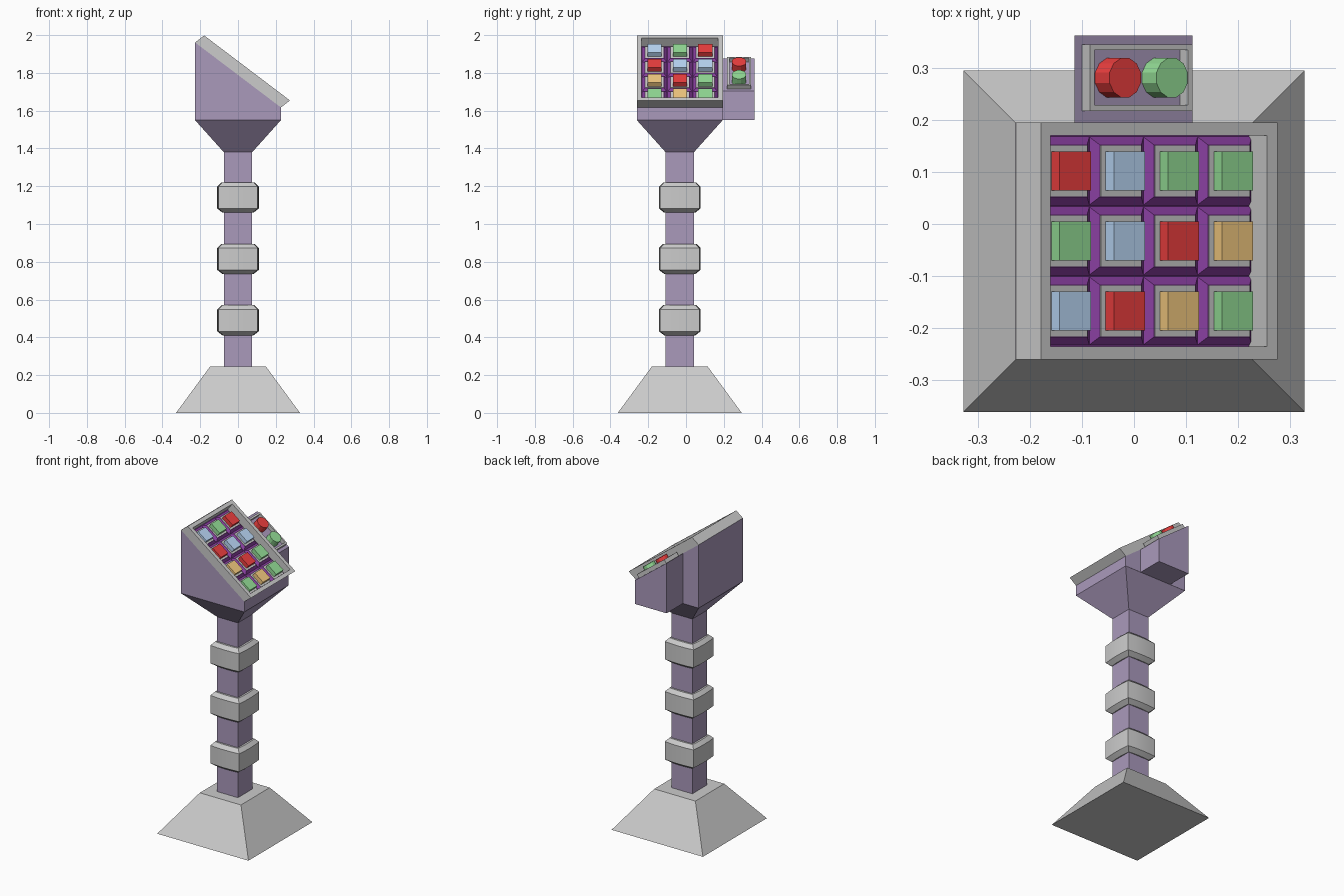
import bpy, bmesh, math
from mathutils import Vector

if "Cube" in bpy.data.objects:
    bpy.data.objects.remove(bpy.data.objects["Cube"])

CY = -0.033                                   # y centre of the pedestal
A = math.atan(0.757)                          # tilt of the control face
U = Vector((math.cos(A), 0, -math.sin(A)))    # down the slope
N = Vector((math.sin(A), 0, math.cos(A)))     # out of the slope
O = Vector((0, 0, 1.789))


def mat(name, rgb):
    m = bpy.data.materials.new(name)
    m.diffuse_color = (*rgb, 1)
    m.use_nodes = True
    m.node_tree.nodes["Principled BSDF"].inputs["Base Color"].default_value = m.diffuse_color
    return m


PURPLE = mat("purple", (0.40, 0.32, 0.50))
DARK = mat("dark_purple", (0.25, 0.05, 0.35))
RED = mat("red", (0.85, 0.05, 0.05))
GREEN = mat("green", (0.30, 0.73, 0.31))
BLUE = mat("blue", (0.50, 0.70, 0.95))
ORANGE = mat("orange", (0.92, 0.60, 0.22))


def loft(name, rings, material=None, loop=False):
    """Skin a list of point rings; cap the ends, or join last to first."""
    bm = bmesh.new()
    vs = [[bm.verts.new(p) for p in r] for r in rings]
    n = len(rings[0])
    pairs = list(zip(vs, vs[1:])) + ([(vs[-1], vs[0])] if loop else [])
    for a, b in pairs:
        for i in range(n):
            j = (i + 1) % n
            bm.faces.new((a[i], a[j], b[j], b[i]))
    if not loop:
        bm.faces.new(vs[0])
        bm.faces.new(vs[-1])
    bmesh.ops.recalc_face_normals(bm, faces=bm.faces)
    me = bpy.data.meshes.new(name)
    bm.to_mesh(me)
    bm.free()
    ob = bpy.data.objects.new(name, me)
    bpy.context.collection.objects.link(ob)
    if material:
        me.materials.append(material)
    return ob


def square(h, z):
    return [(sx * h, CY + sy * h, z) for sx, sy in ((-1, -1), (1, -1), (1, 1), (-1, 1))]


def tilted(u, v, w):
    return O + U * u + Vector((0, v, 0)) + N * w


def tilted_rect(u0, u1, v0, v1, w):
    return [tilted(u, v, w) for u, v in ((u0, v0), (u1, v0), (u1, v1), (u0, v1))]


def tilted_pad(u, v, h, w):
    return tilted_rect(u - h, u + h, v - h, v + h, w)


def wedge(name, x0, x1, y0, y1, z0):
    """Box whose top follows the control slope."""
    c = ((x0, y0), (x1, y0), (x1, y1), (x0, y1))
    return loft(name, [[(x, y, z0) for x, y in c],
                       [(x, y, O.z - math.tan(A) * x) for x, y in c]], PURPLE)


# Pedestal: foot, column and flared neck
loft("foot", [square(0.328, 0), square(0.148, 0.245)])
loft("column", [square(0.075, 0.24), square(0.075, 1.39)], PURPLE)
loft("neck", [square(0.075, 1.38), square(0.2275, 1.55)], PURPLE)


# Collars with gently bowed sides
def bowed(h, z, n=4):
    pts = []
    for k in range(4):
        c, s = round(math.cos(k * math.pi / 2)), round(math.sin(k * math.pi / 2))
        for i in range(n):
            t = 2 * i / n - 1
            x, y = t * h * 0.94, -h * (0.94 + 0.06 * (1 - t * t))
            pts.append((c * x - s * y, CY + s * x + c * y, z))
    return pts


for k in range(3):
    z = 0.41 + 0.325 * k
    ring = loft("collar_%d" % (k + 1), [bowed(0.082, z), bowed(0.11, z + 0.022),
                                        bowed(0.11, z + 0.138), bowed(0.088, z + 0.16)])
    bpy.context.view_layer.objects.active = ring
    ring.select_set(True)
    bpy.ops.object.shade_smooth_by_angle(angle=math.radians(20))
    ring.select_set(False)

# Main head and its raised frame
wedge("head", -0.2275, 0.2275, -0.26, 0.195, 1.55)
loft("keypad_frame", [tilted_rect(-0.285, 0.285, -0.26, 0.195, 0),
                      tilted_rect(-0.269, 0.301, -0.26, 0.195, 0.0585),
                      tilted_rect(-0.245, 0.276, -0.235, 0.17, 0.0585),
                      tilted_rect(-0.245, 0.276, -0.235, 0.17, 0)], loop=True)
loft("keypad_floor", [tilted_rect(-0.25, 0.28, -0.24, 0.175, -0.002),
                      tilted_rect(-0.25, 0.28, -0.24, 0.175, 0.002)], DARK)

# Keys: tapered mount, grey socket plate and square cap
rows = ((0.102, (RED, BLUE, GREEN, GREEN)),
        (-0.0325, (GREEN, BLUE, RED, ORANGE)),
        (-0.167, (BLUE, RED, ORANGE, GREEN)))
for r, (v, colours) in enumerate(rows):
    for c, colour in enumerate(colours):
        u = -0.175 + 0.1305 * c
        tag = "_%d_%d" % (r + 1, c + 1)
        loft("key_mount" + tag, [tilted_pad(u, v, 0.066, 0.002),
                                 tilted_pad(u, v, 0.05, 0.016)], DARK)
        loft("key_socket" + tag, [tilted_pad(u, v, 0.049, 0.014),
                                  tilted_pad(u, v, 0.049, 0.018)])
        loft("key_cap" + tag, [tilted_pad(u, v, 0.0375, 0.016),
                               tilted_pad(u, v, 0.0375, 0.044)], colour)

# Side box with frame and two round push buttons
wedge("side_box", -0.114, 0.112, 0.19, 0.362, 1.55)
loft("side_frame", [tilted_rect(-0.1255, 0.122, 0.217, 0.345, -0.002),
                    tilted_rect(-0.1255, 0.122, 0.217, 0.345, 0.025),
                    tilted_rect(-0.114, 0.111, 0.229, 0.334, 0.025),
                    tilted_rect(-0.114, 0.111, 0.229, 0.334, -0.002)], loop=True)
for name, u, colour in (("red_push_button", -0.056, RED), ("green_push_button", 0.057, GREEN)):
    def disc(w):
        angles = [math.pi * (2 * i + 1) / 12 for i in range(12)]
        return [tilted(u + 0.039 * math.cos(a), 0.281 + 0.039 * math.sin(a), w) for a in angles]
    loft(name, [disc(-0.002), disc(0.046)], colour)
